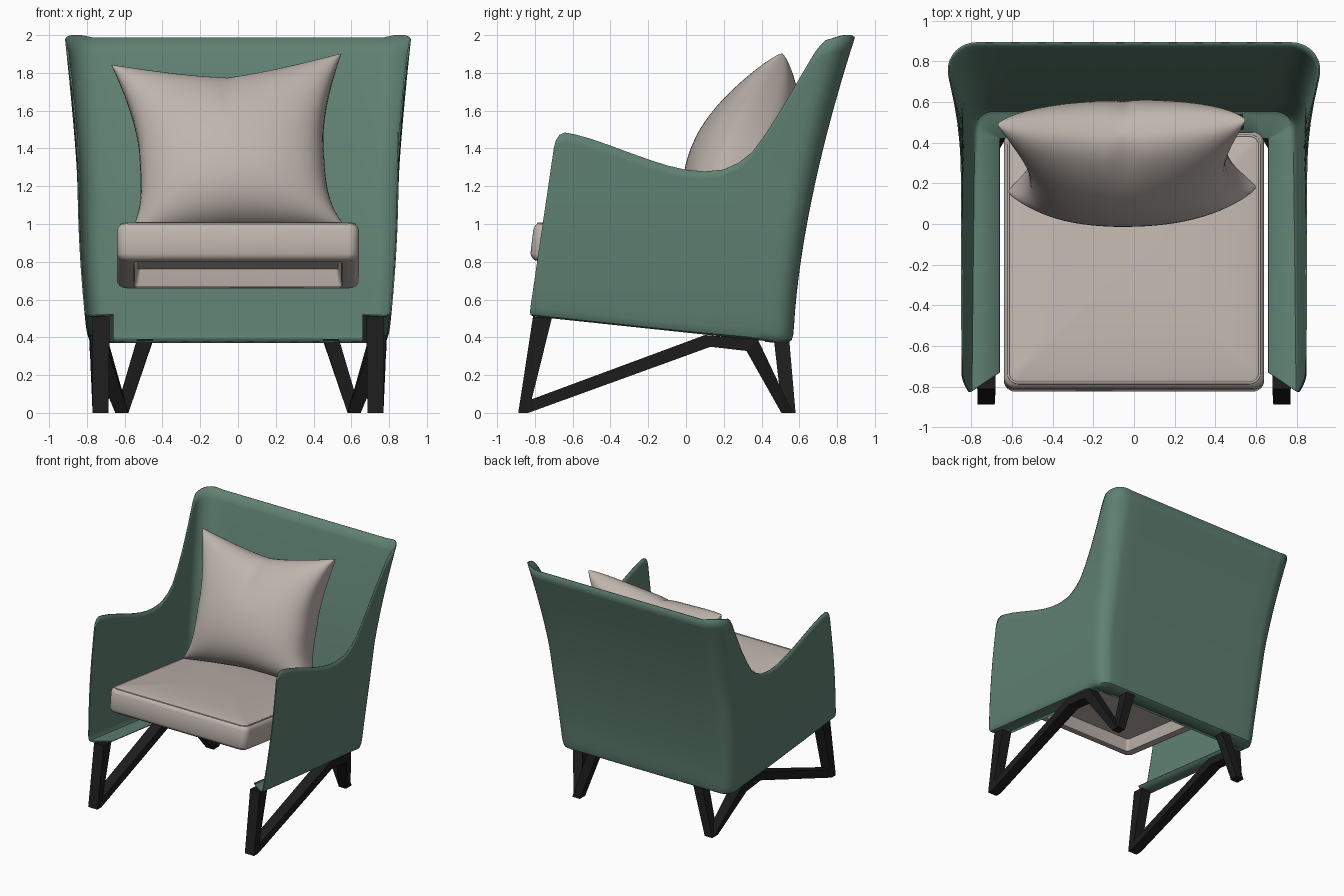
import bpy, bmesh, math
from mathutils import Matrix, Vector

cube = bpy.data.objects.get("Cube")
if cube:
    bpy.data.objects.remove(cube)


def material(name, rgb):
    m = bpy.data.materials.new(name)
    m.use_nodes = True
    m.diffuse_color = (*rgb, 1)
    m.node_tree.nodes["Principled BSDF"].inputs["Base Color"].default_value = (*rgb, 1)
    return m


GREEN = material("green_upholstery", (0.115, 0.217, 0.167))
BEIGE = material("beige_fabric", (0.525, 0.462, 0.425))
BLACK = material("black_wood", (0.012, 0.012, 0.012))


def add_object(name, bm, mat, smooth=None):
    bmesh.ops.recalc_face_normals(bm, faces=bm.faces)
    me = bpy.data.meshes.new(name)
    bm.to_mesh(me)
    bm.free()
    me.materials.append(mat)
    ob = bpy.data.objects.new(name, me)
    bpy.context.collection.objects.link(ob)
    if smooth:
        bpy.ops.object.select_all(action="DESELECT")
        ob.select_set(True)
        bpy.context.view_layer.objects.active = ob
        bpy.ops.object.shade_smooth_by_angle(angle=math.radians(smooth))
    return ob


def skin(bm, grid):
    for a, b in zip(grid, grid[1:]):
        for i in range(len(a) - 1):
            bm.faces.new((a[i], a[i + 1], b[i + 1], b[i]))


# Shell: one half as columns running from the arm front, round the corner, to the back centre
ARM_TOP = [(-.70, 1.40), (-.69, 1.44), (-.67, 1.472), (-.64, 1.484), (-.59, 1.475),
           (-.5, 1.45), (-.4, 1.415), (-.3, 1.378), (-.2, 1.342), (-.1, 1.31),
           (0, 1.287), (.1, 1.278), (.2, 1.288), (.28, 1.325), (.35, 1.38),
           (.42, 1.475), (.5, 1.6), (.6, 1.77), (.68, 1.905), (.71, 1.945), (.74, 1.973)]
R_TOP, R_LOW = .14, .10
ROWS = [0, .008, .025, .05] + [.05 + .95 * i / 18 for i in range(1, 19)]


def half_width(z, s):
    """Sides stay upright at the arms and flare towards the top of the back."""
    if z > 1.2:
        return .845 + .07 * s * s * ((z - 1.2) / .8) ** 1.25
    return .845 - .05 * ((1.2 - z) / .8) ** 1.8


def shell_column(kind, t, top=None):
    """Points from the inner lip edge up to the rim."""
    pts = []
    for v in ROWS:
        r = R_LOW + (R_TOP - R_LOW) * v
        back_y = .565 + .325 * v ** 1.6
        if kind == "arm":
            s = (top[0] + .70) / 1.45
            low_y, low_z = -.83 + 1.295 * s, .515 - .135 * s
            z = low_z + (top[1] - low_z) * v
            y = low_y + (top[0] - low_y) * v ** (1 + .6 * s)
            x = half_width(z, s)
        else:
            s = 1
            a = t * math.pi / 2 if kind == "corner" else math.pi / 2
            rim = 1.975 + .017 * math.sin(2 * a) + .012 * math.sin(a)
            z = .375 + (rim - .375) * v
            x = half_width(z, s) - r + r * math.cos(a)
            y = back_y - r + r * math.sin(a)
            if kind == "back":
                x *= 1 - t
        pts.append(Vector((x, y, z)))
    p = pts[0]
    inner = Vector((min(p.x, .66), min(p.y + .1 * (1 - s), .42), p.z + .005))
    for i, f in enumerate((.2, .06, .015)):       # rounded lower edge
        pts[i] = pts[i].lerp(Vector((inner.x, inner.y, pts[i].z)), f)
    return [inner] + pts


columns = [shell_column("arm", 0, p) for p in ARM_TOP]
columns += [shell_column("corner", i / 8) for i in range(1, 9)]
columns += [shell_column("back", i / 6) for i in range(1, 7)]
bm = bmesh.new()
skin(bm, [[bm.verts.new(p) for p in c] for c in columns])
bmesh.ops.remove_doubles(bm, verts=bm.verts, dist=.0005)
shell = add_object("upholstered_shell", bm, GREEN, 40)
mir = shell.modifiers.new("Mirror", "MIRROR")
mir.use_clip = True
sol = shell.modifiers.new("Thickness", "SOLIDIFY")
sol.thickness, sol.offset = .008, 0


# Seat cushion: stacked rounded outlines, domed on top, hollow underneath, tilted back
def rounded_rect(hx, hy, r, n=6):
    out = []
    for k, (sx, sy) in enumerate(((1, 1), (-1, 1), (-1, -1), (1, -1))):
        for i in range(n + 1):
            a = (k + i / n) * math.pi / 2
            out.append((sx * (hx - r) + r * math.cos(a), sy * (hy - r) + r * math.sin(a)))
    return out


SEAT = (Matrix.Translation((0, -.185, .835)) @ Matrix.Rotation(math.radians(-7), 4, "X"))
LAYERS = [(.11, -.01), (.095, -.085), (.09, -.103), (.03, -.103), (.012, -.092), (0, -.07),
          (0, .06), (.006, .08), (.02, .094), (.04, .1), (.09, .109), (.2, .12),
          (.35, .127), (.5, .13)]                 # inset from the outer edge, height
bm = bmesh.new()
rings = [[bm.verts.new((x, y, h)) for x, y in
          rounded_rect(.64 - d, .635 - d, max(.055 - d * .4, .02))] for d, h in LAYERS]
skin(bm, [r + r[:1] for r in rings])
bm.faces.new(rings[0])
bm.faces.new(rings[-1])
bmesh.ops.transform(bm, verts=bm.verts, matrix=SEAT)
add_object("seat_cushion", bm, BEIGE, 35)

# Piping around the top of the seat cushion
curve = bpy.data.curves.new("seat_piping", "CURVE")
curve.dimensions, curve.bevel_depth, curve.bevel_resolution = "3D", .006, 2
loop = rounded_rect(.618, .613, .05)
spline = curve.splines.new("POLY")
spline.points.add(len(loop) - 1)
for pt, (x, y) in zip(spline.points, loop):
    pt.co = (x, y, .094, 1)
spline.use_cyclic_u = True
curve.materials.append(BEIGE)
piping = bpy.data.objects.new("seat_piping", curve)
piping.matrix_world = SEAT
bpy.context.collection.objects.link(piping)


# Back pillow: two bulging sheets joined along a pinched seam
N = 40
bm = bmesh.new()
steps = [math.sin(math.pi * (i / N - .5)) for i in range(N + 1)]
for side, depth, lean in ((1, .285, .26), (-1, .25, 0)):
    grid = []
    for v in steps:
        row = []
        for u in steps:
            waist = 1 - abs(v) ** (1.7 if v > 0 else 4)
            x = .61 * u * (1 - .2 * waist)
            pinch = .22 if v > 0 else .08
            y = .505 * v * (1 - pinch * (1 - abs(u) ** 1.4))
            bulge = max(0, 1 - u * u) ** .33 * max(0, 1 - v * v) ** .42 * (1 - lean * v)
            crease = 1 - .22 * math.exp(-(u / .06) ** 2) * max(v, 0) ** 3
            row.append(bm.verts.new((x, y, side * depth * bulge * crease)))
        grid.append(row)
    skin(bm, grid)
bmesh.ops.remove_doubles(bm, verts=bm.verts, dist=.0002)
bmesh.ops.transform(bm, verts=bm.verts, matrix=Matrix.Translation((-.035, .335, 1.395))
                    @ Matrix.Rotation(math.radians(71), 4, "X")
                    @ Matrix.Rotation(math.radians(3), 4, "Z"))
add_object("back_pillow", bm, BEIGE, 60)


# Legs: each member lofts through sections (x from, x to, first y/z edge, second y/z edge)
def leg_member(name, sections):
    bm = bmesh.new()
    rings = []
    for x0, x1, (ya, za), (yb, zb) in sections:
        rings.append([bm.verts.new(p) for p in
                      ((x0, ya, za), (x1, ya, za), (x1, yb, zb), (x0, yb, zb))])
    skin(bm, [r + r[:1] for r in rings])
    bm.faces.new(rings[0])
    bm.faces.new(rings[-1])
    add_object(name, bm, BLACK).modifiers.new("Mirror", "MIRROR")


FOOT = (.58, .65)
leg_member("front_legs", [(.685, .77, (-.888, 0), (-.835, 0)),
                          (.68, .77, (-.81, .51), (-.71, .502))])
leg_member("side_rails", [(.685, .77, (-.835, 0), (-.85, .06)),
                          (.69, .785, (.13, .35), (.10, .412)),
                          (.69, .785, (.32, .328), (.38, .39)),
                          (*FOOT, (.505, 0), (.565, 0))])
leg_member("rear_legs", [(*FOOT, (.51, 0), (.58, 0)),
                         (.45, .535, (.465, .39), (.547, .382))])
